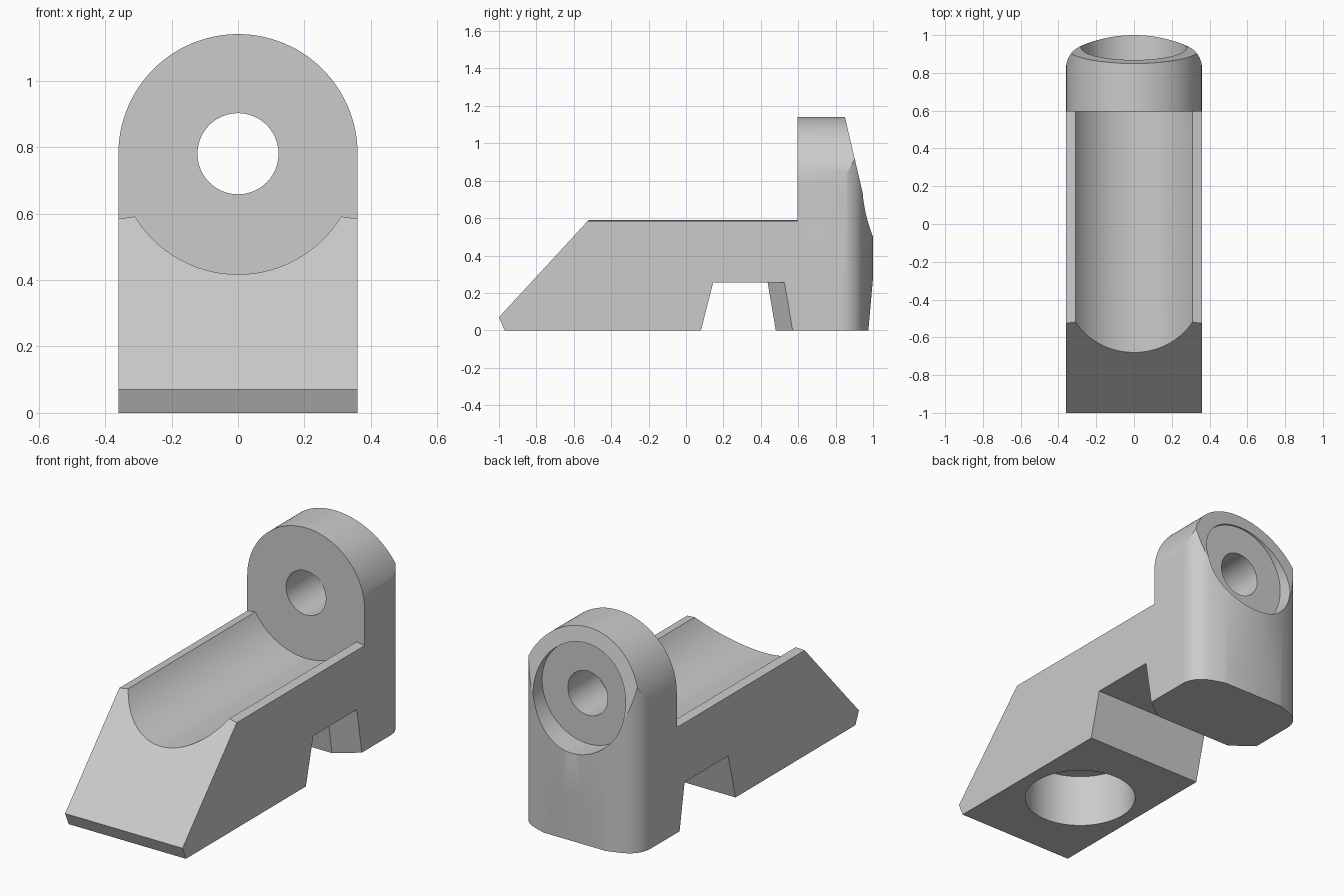
import bpy, bmesh
from math import sin, cos, pi, asin, sqrt

cube = bpy.data.objects.get("Cube")
if cube:
    bpy.data.objects.remove(cube, do_unlink=True)

HALF = 0.36        # half of the body width
BORE_Z = 0.78      # height of the bore axis

grey = bpy.data.materials.new("light_grey")
grey.use_nodes = True
grey.diffuse_color = (0.6, 0.6, 0.6, 1)
grey.node_tree.nodes["Principled BSDF"].inputs["Base Color"].default_value = (0.6, 0.6, 0.6, 1)


def arc(cx, cy, r, a, b, n):
    return [(cx + r * cos(a + (b - a) * i / n), cy + r * sin(a + (b - a) * i / n))
            for i in range(n + 1)]


def loft(name, ring_a, ring_b):
    """Closed solid between two matching rings of 3D points."""
    bm = bmesh.new()
    a = [bm.verts.new(p) for p in ring_a]
    b = [bm.verts.new(p) for p in ring_b]
    bm.faces.new(a)
    bm.faces.new(b)
    for i in range(len(a)):
        j = (i + 1) % len(a)
        bm.faces.new((a[i], a[j], b[j], b[i]))
    bmesh.ops.recalc_face_normals(bm, faces=bm.faces[:])
    mesh = bpy.data.meshes.new(name)
    bm.to_mesh(mesh)
    bm.free()
    mesh.materials.append(grey)
    obj = bpy.data.objects.new(name, mesh)
    bpy.context.collection.objects.link(obj)
    return obj


def prism(name, outline, axis, lo, hi):
    """Extrude a 2D outline along the x, y or z axis."""
    place = {"x": lambda u, v, t: (t, u, v),
             "y": lambda u, v, t: (u, t, v),
             "z": lambda u, v, t: (u, v, t)}[axis]
    return loft(name, [place(u, v, lo) for u, v in outline],
                [place(u, v, hi) for u, v in outline])


def disc(cx, cy, r, n=96):
    return arc(cx, cy, r, 0, 2 * pi, n)[:-1]


def combine(body, tool, operation):
    tool.hide_render = True
    mod = body.modifiers.new(tool.name, "BOOLEAN")
    mod.operation = operation
    mod.solver = "EXACT"
    mod.object = tool
    bpy.context.view_layer.objects.active = body
    bpy.ops.object.modifier_apply(modifier=mod.name)
    bpy.data.objects.remove(tool, do_unlink=True)


# Front outline: straight sides under a round top
body = prism("bracket_body",
             [(-HALF, 0), (HALF, 0)] + arc(0, BORE_Z, HALF, 0, pi, 64), "y", -1.2, 1.2)

# Side outline: sloped nose and leaning back faces
side = prism("side_outline",
             [(-0.97, 0), (-1, 0.07), (0.1, 1.262), (0.821, 1.262),
              (1.014, 0.439), (0.975, 0)], "x", -0.6, 0.6)
combine(body, side, "INTERSECT")

# Plan outline: shallow curved back blended into the sides
back_r, corner_r = 2 * HALF, 0.13
turn = asin((HALF - corner_r) / (back_r - corner_r))
back_y = 1 - back_r
corner_x = HALF - corner_r
corner_y = back_y + sqrt((back_r - corner_r) ** 2 - corner_x ** 2)
right_half = arc(corner_x, corner_y, corner_r, 0, pi / 2 - turn, 14)
crown = arc(0, back_y, back_r, pi / 2 - turn, pi / 2 + turn, 20)[1:-1]
left_half = [(-x, y) for x, y in reversed(right_half)]
wide = [(HALF + 0.1, -1.2), (HALF + 0.1, 0.3), (HALF, 0.3)]
# The outline runs clear of the flat sides, so only the back corners are trimmed
corner_cut = right_half + crown + left_half
trim = prism("back_trim",
             corner_cut + [(-0.5, corner_y), (-0.5, 1.2), (0.5, 1.2), (0.5, corner_y)],
             "z", -0.2, 1.4)
combine(body, trim, "DIFFERENCE")

# Trough along the base, with rails that fall slightly outward
trough_r, rail_x = HALF + 0.003, 0.31
reach = asin(rail_x / trough_r)
trough = arc(0, BORE_Z, trough_r, -pi / 2 - reach, -pi / 2 + reach, 48)
combine(body, prism("trough_cutter",
                    trough + [(0.5, 0.565), (0.5, 1.5), (-0.5, 1.5), (-0.5, 0.565)],
                    "y", -1.3, 0.595), "DIFFERENCE")


# Cross slot underneath, tapered upward, with chamfered rear corners
def slot_ring(z):
    front = 0.08 + 0.255 * z
    lean = -0.17 * z
    return [(-0.5, front, z), (0.5, front, z), (0.5, 0.675 + lean, z),
            (0.24, 0.48 + lean, z), (-0.24, 0.48 + lean, z), (-0.5, 0.675 + lean, z)]


combine(body, loft("slot_cutter", slot_ring(-0.1), slot_ring(0.255)), "DIFFERENCE")

# Bore through the upright, its rear recess and the blind well in the base
combine(body, prism("bore_cutter", disc(0, BORE_Z, 0.122), "y", 0.4, 1.3), "DIFFERENCE")
combine(body, prism("recess_cutter", disc(0, BORE_Z, 0.28), "y", 0.86, 1.3), "DIFFERENCE")
combine(body, prism("well_cutter", disc(0, -0.44, 0.288), "z", -0.2, 0.295), "DIFFERENCE")

# Smooth the curved walls and keep the machined edges sharp
bpy.ops.object.select_all(action="DESELECT")
body.select_set(True)
bpy.context.view_layer.objects.active = body
bpy.ops.object.shade_smooth_by_angle(angle=pi / 9)
